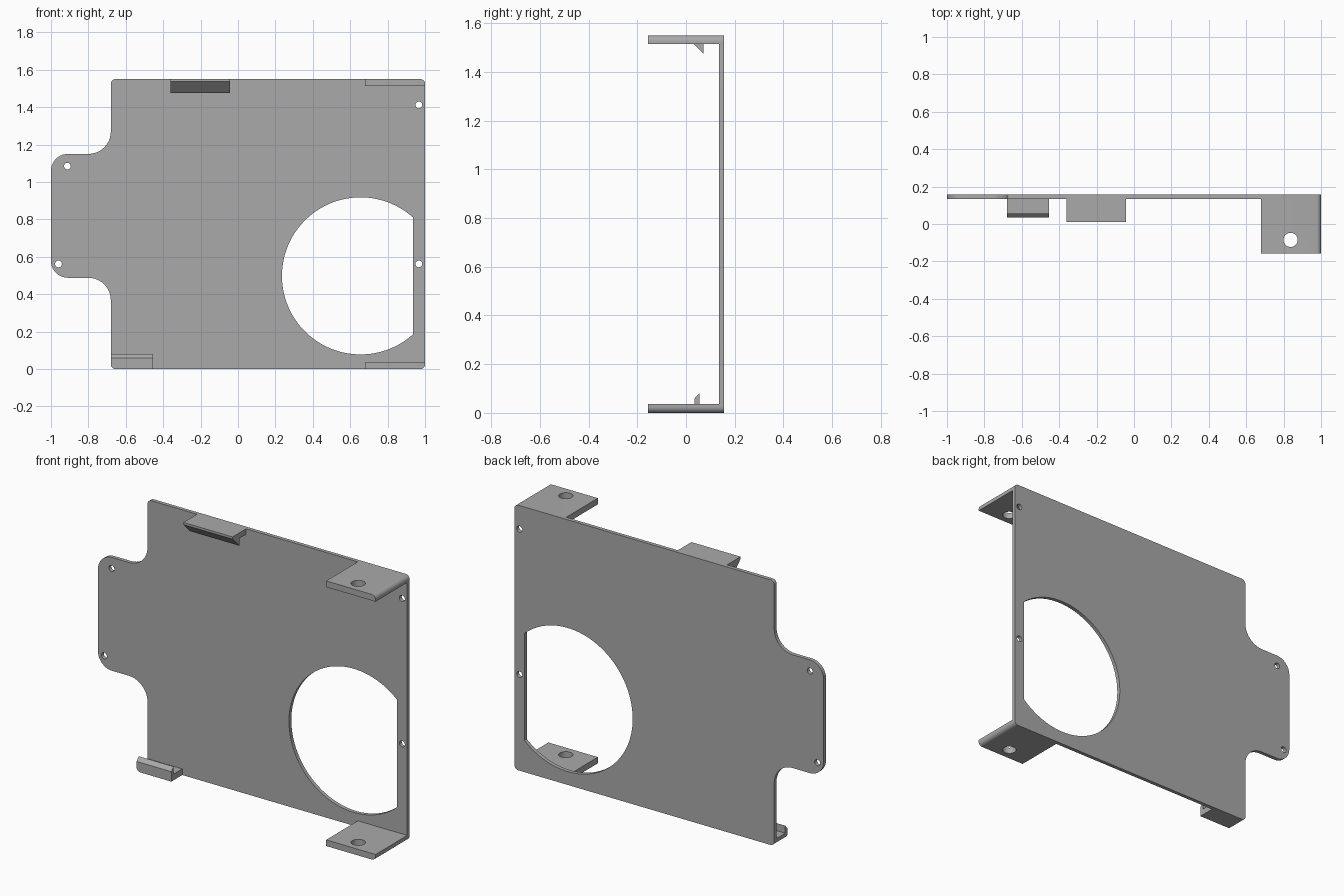
import bpy, bmesh, math
from mathutils import Vector

cube = bpy.data.objects.get("Cube")
if cube:
    bpy.data.objects.remove(cube, do_unlink=True)

FRONT, INNER, BACK = -0.157, 0.135, 0.157   # depths: flange tip, plate face, plate back
HEIGHT, SHEET = 1.55, 0.036

grey = bpy.data.materials.new("plain grey")
grey.use_nodes = True
colour = (0.4, 0.4, 0.4, 1)
grey.diffuse_color = colour
grey.node_tree.nodes["Principled BSDF"].inputs["Base Color"].default_value = colour


def prism(name, points, axis, lo, hi):
    """Extrude a 2D profile along one axis."""
    bm = bmesh.new()
    rings = []
    for a in (lo, hi):
        ring = []
        for p in points:
            co = list(p)
            co.insert("XYZ".index(axis), a)
            ring.append(bm.verts.new(co))
        rings.append(ring)
        bm.faces.new(ring)
    n = len(points)
    for i in range(n):
        j = (i + 1) % n
        bm.faces.new((rings[0][i], rings[0][j], rings[1][j], rings[1][i]))
    bmesh.ops.recalc_face_normals(bm, faces=bm.faces)
    mesh = bpy.data.meshes.new(name)
    bm.to_mesh(mesh)
    bm.free()
    mesh.materials.append(grey)
    obj = bpy.data.objects.new(name, mesh)
    bpy.context.collection.objects.link(obj)
    return obj


def circle(u, v, r, start=0.0, n=32):
    """Arc points, symmetric about the u axis, open between -start and start."""
    span = 2 * (math.pi - start)
    count = n + 1 if start else n
    return [(u + r * math.cos(start + span * i / n),
             v + r * math.sin(start + span * i / n)) for i in range(count)]


def rounded(corners, steps=10):
    """Outline from right-angled corners (u, v, radius)."""
    pts = []
    for i, (u, v, r) in enumerate(corners):
        p = Vector((u, v))
        d1 = (Vector(corners[i - 1][:2]) - p).normalized()
        d2 = (Vector(corners[(i + 1) % len(corners)][:2]) - p).normalized()
        c = p + (d1 + d2) * r
        for k in range(steps + 1):
            t = math.pi / 2 * k / steps
            pts.append(tuple(c - d2 * r * math.cos(t) - d1 * r * math.sin(t)))
    return pts


def carve(obj, tools, operation="DIFFERENCE"):
    """Apply booleans and discard the helper solids."""
    for tool in tools:
        tool.hide_render = True
        mod = obj.modifiers.new("cut", "BOOLEAN")
        mod.operation, mod.solver, mod.object = operation, "EXACT", tool
    deps = bpy.context.evaluated_depsgraph_get()
    mesh = bpy.data.meshes.new_from_object(obj.evaluated_get(deps))
    obj.modifiers.clear()
    obj.data = mesh
    for tool in tools:
        bpy.data.objects.remove(tool, do_unlink=True)


# Sheet outline with the side tab
outline = rounded([
    (1, 0, 0.025), (1, HEIGHT, 0.025), (-0.68, HEIGHT, 0.025),
    (-0.68, 1.15, 0.12), (-1, 1.15, 0.09),
    (-1, 0.488, 0.09), (-0.68, 0.488, 0.12), (-0.68, 0, 0.025)])


def trim(obj):
    """Limit a part to the sheet outline so its corners match."""
    carve(obj, [prism("trim_helper", outline, "Y", -1, 1)], "INTERSECT")


# Back plate with D-shaped opening and screw holes
plate = prism("back_plate", outline, "Y", INNER, BACK)
opening = circle(0.655, 0.498, 0.42, math.acos(0.28 / 0.42), 72)
tools = [prism("opening_cutter", opening, "Y", 0, 1)]
for x, z in ((0.967, 1.412), (0.967, 0.562), (-0.912, 1.085), (-0.96, 0.562)):
    tools.append(prism("screw_cutter", circle(x, z, 0.018, n=24), "Y", 0, 1))
carve(plate, tools)
parts = [plate]

# Drilled mounting flanges
for name, lo, hi in (("lower_flange", -0.1, SHEET),
                     ("upper_flange", HEIGHT - SHEET, HEIGHT + 0.1)):
    box = [(0.68, lo), (1.1, lo), (1.1, hi), (0.68, hi)]
    flange = prism(name, box, "Y", FRONT, INNER)
    trim(flange)
    carve(flange, [prism("bolt_cutter", circle(0.837, -0.085, 0.038), "Z", -1, 3)])
    parts.append(flange)

# Hooked clips
upper = [(INNER, HEIGHT), (0.01, HEIGHT), (0.01, 1.537), (0.072, 1.475),
         (0.072, 1.518), (INNER, 1.518)]
parts.append(prism("upper_clip", upper, "X", -0.36, -0.042))

lower = [(INNER, -0.1), (0.034, -0.1), (0.034, 0.058), (0.055, 0.08),
         (0.055, SHEET), (INNER, SHEET)]
lower_clip = prism("lower_clip", lower, "X", -0.8, -0.455)
trim(lower_clip)
parts.append(lower_clip)

# Smooth the rounded edges, keep creases sharp
bpy.ops.object.select_all(action="DESELECT")
for part in parts:
    part.select_set(True)
bpy.context.view_layer.objects.active = plate
bpy.ops.object.shade_smooth_by_angle(angle=math.radians(30))
